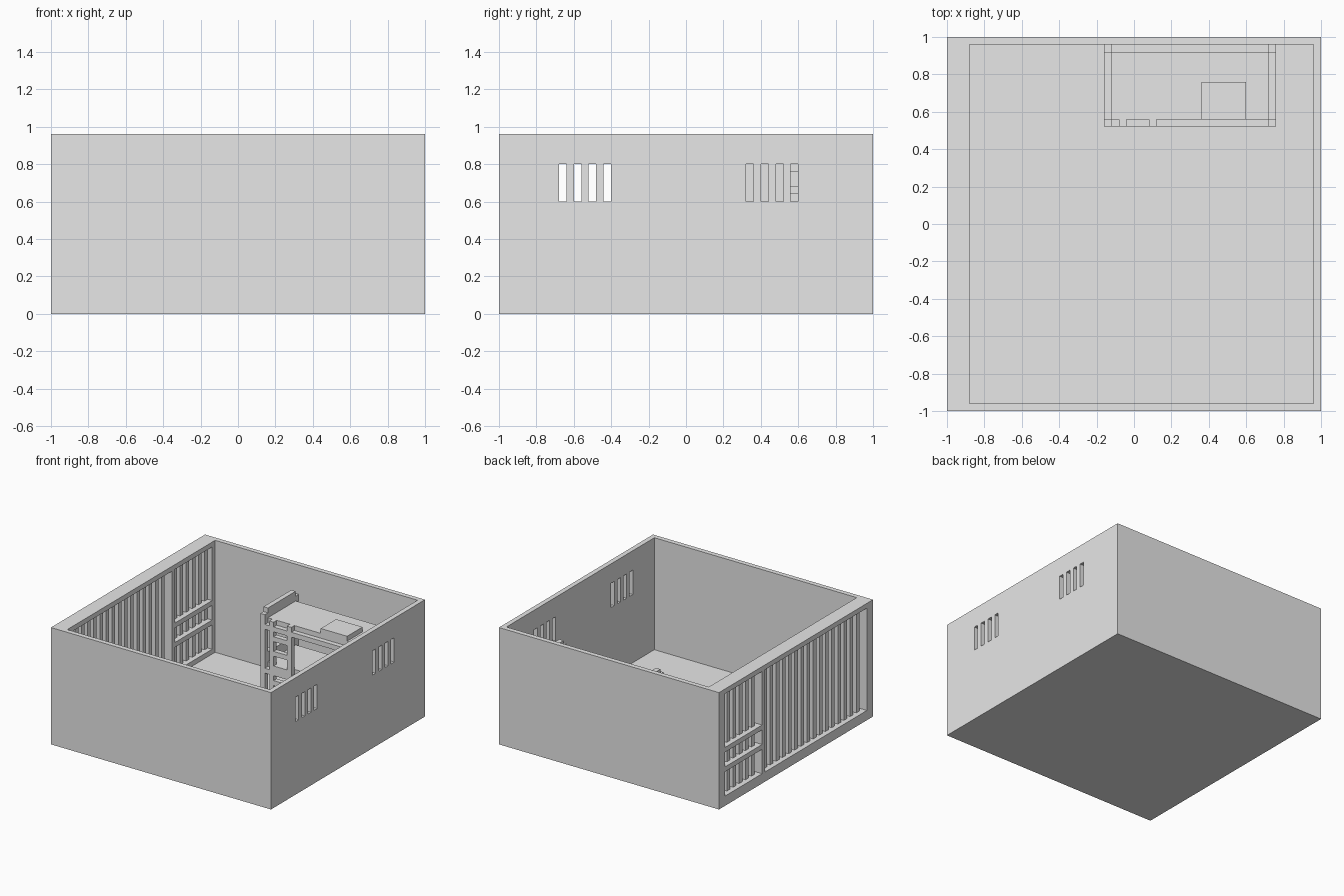
import bpy
import bmesh
from mathutils import Matrix, Vector

old = bpy.data.objects.get("Cube")
if old:
    bpy.data.objects.remove(old, do_unlink=True)

# One plain grey for the whole model
grey = bpy.data.materials.new("plain_grey")
grey.use_nodes = True
grey.diffuse_color = (0.8, 0.8, 0.8, 1)
grey.node_tree.nodes["Principled BSDF"].inputs["Base Color"].default_value = (0.8, 0.8, 0.8, 1)


def boxes(name, spans):
    """One object from boxes, each given as ((x0, x1), (y0, y1), (z0, z1))."""
    bm = bmesh.new()
    for span in spans:
        centre = Vector([(a + b) / 2 for a, b in span])
        size = Vector([b - a for a, b in span])
        bmesh.ops.create_cube(bm, size=1, matrix=Matrix.Translation(centre) @ Matrix.Diagonal(size).to_4x4())
    mesh = bpy.data.meshes.new(name)
    bm.to_mesh(mesh)
    bm.free()
    mesh.materials.append(grey)
    obj = bpy.data.objects.new(name, mesh)
    bpy.context.collection.objects.link(obj)
    return obj


def cut(target, cutter):
    mod = target.modifiers.new(cutter.name, 'BOOLEAN')
    mod.operation = 'DIFFERENCE'
    mod.solver = 'EXACT'
    mod.object = cutter
    bpy.context.view_layer.objects.active = target
    bpy.ops.object.modifier_apply(modifier=mod.name)
    bpy.data.objects.remove(cutter, do_unlink=True)


U = 0.04  # thickness of every bar, board and thin wall

# Room shell: open-topped, with one thick wall for the bars
shell = boxes("room_shell", [((-1, 1), (-1, 1), (0, 0.96))])
cut(shell, boxes("interior_cutter", [((-0.88, 0.96), (-0.96, 0.96), (U, 1.2))]))

# Window slots in one wall, gate and side panel openings in the other
holes = [((0.9, 1.1), (y + i * 2 * U, y + i * 2 * U + U), (0.6, 0.8))
         for y in (-0.68, 0.32) for i in range(4)]
barred = (-1.1, -0.8)
holes.append((barred, (-0.92, 0.40), (0.08, 0.92)))
for z in ((0.08, 0.28), (0.32, 0.44), (0.48, 0.92)):
    holes.append((barred, (0.44, 0.92), z))
cut(shell, boxes("opening_cutter", holes))


# Vertical bars in the middle of the thick wall
def bars(name, start, count):
    boxes(name, [((-0.96, -0.92), (start + i * 2 * U, start + i * 2 * U + U), (0.08, 0.92))
                 for i in range(count)])


bars("gate_bars", -0.88, 16)
bars("side_panel_bars", 0.48, 6)

# Bunk bed: corner posts, then two matching tiers
X0, X1, Y0, Y1 = -0.16, 0.76, 0.52, 0.96
ends = ((X0, X0 + U), (X1 - U, X1))
sides = ((Y0, Y0 + U), (Y1 - U, Y1))
boxes("bunk_posts", [(x, y, (U, 0.72)) for x in ends for y in sides])
for tier, z in (("lower", 0.28), ("upper", 0.64)):
    inner_x, inner_y = (X0 + U, X1 - U), (Y0 + U, Y1 - U)
    boxes(tier + "_mattress", [(inner_x, inner_y, (z, z + U))])
    boxes(tier + "_side_rails", [(inner_x, y, (z - U, z)) for y in sides])
    boxes(tier + "_end_boards", [(x, inner_y, (z + U, z + 3 * U)) for x in ends])
    boxes(tier + "_pillow", [((0.36, 0.60), (0.56, 0.76), (z + U, z + 2 * U))])

# Ladder on the front of the bunk
boxes("ladder_rails", [((x, x + U), (Y0, Y0 + U), (U, 0.68)) for x in (-0.08, 0.08)])
boxes("ladder_rungs", [((-0.04, 0.08), (Y0, Y0 + U), (z, z + U)) for z in (0.16, 0.28, 0.40, 0.52)])
